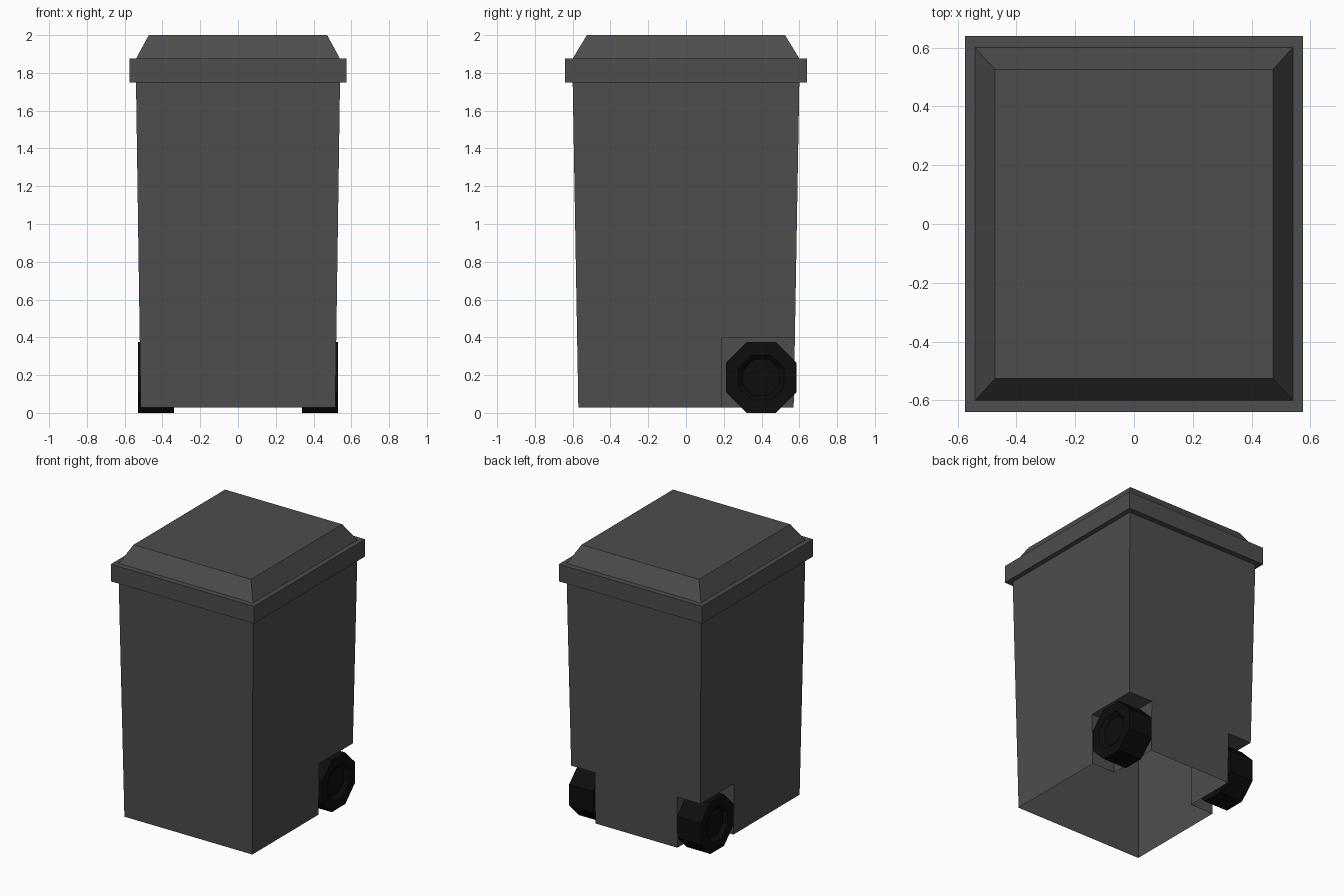
import bpy, bmesh
from math import cos, sin, pi

if "Cube" in bpy.data.objects:
    bpy.data.objects.remove(bpy.data.objects["Cube"])


def material(name, value):
    m = bpy.data.materials.new(name)
    m.diffuse_color = (value, value, value, 1)
    m.use_nodes = True
    m.node_tree.nodes["Principled BSDF"].inputs["Base Color"].default_value = m.diffuse_color
    return m


def loft(name, rings, mat=None, cap_start=True, cap_end=True):
    """Skin a list of equal-length point rings; cap the ends if wanted."""
    bm = bmesh.new()
    loops = [[bm.verts.new(p) for p in ring] for ring in rings]
    n = len(loops[0])
    for a, b in zip(loops, loops[1:]):
        for i in range(n):
            j = (i + 1) % n
            bm.faces.new((a[i], a[j], b[j], b[i]))
    if cap_start:
        bm.faces.new(loops[0][::-1])
    if cap_end:
        bm.faces.new(loops[-1])
    if cap_start and cap_end:
        bmesh.ops.recalc_face_normals(bm, faces=bm.faces[:])
    mesh = bpy.data.meshes.new(name)
    bm.to_mesh(mesh)
    bm.free()
    obj = bpy.data.objects.new(name, mesh)
    bpy.context.collection.objects.link(obj)
    if mat:
        mesh.materials.append(mat)
    return obj


def rect(hx, hy, z, cx=0, cy=0):
    return [(cx + sx * hx, cy + sy * hy, z)
            for sx, sy in ((-1, -1), (1, -1), (1, 1), (-1, 1))]


def octagon(x, apothem, cy=0.398, cz=0.1875):
    r = apothem / cos(pi / 8)
    return [(x, cy + r * cos(pi / 8 + k * pi / 4), cz + r * sin(pi / 8 + k * pi / 4))
            for k in range(8)]


plastic = material("dark_plastic", 0.075)
rubber = material("black_rubber", 0.004)

# Tapered body, solid at first so the wheel wells can be cut
body = loft("body", [rect(0.515, 0.57, 0.028), rect(0.54, 0.60, 1.75)], plastic)

# Wheel wells in the two rear lower corners
cutters = []
for side in (-1, 1):
    cutter = loft("wheel_well_cutter",
                  [rect(0.2, 0.305, z, side * 0.53, 0.495) for z in (-0.2, 0.40)], plastic)
    cutter.hide_render = True
    mod = body.modifiers.new("wheel_well", 'BOOLEAN')
    mod.operation = 'DIFFERENCE'
    mod.solver = 'EXACT'
    mod.object = cutter
    cutters.append(cutter)
depsgraph = bpy.context.evaluated_depsgraph_get()
cut_mesh = bpy.data.meshes.new_from_object(body.evaluated_get(depsgraph))
body.modifiers.clear()
body.data = cut_mesh
for cutter in cutters:
    bpy.data.objects.remove(cutter)

# Open the underside and the mouth: the body is a thin shell
bm = bmesh.new()
bm.from_mesh(body.data)
ends = [f for f in bm.faces
        if all(v.co.z < 0.03 for v in f.verts) or all(v.co.z > 1.74 for v in f.verts)]
bmesh.ops.delete(bm, geom=ends, context='FACES')
bm.to_mesh(body.data)
bm.free()

# Lid with overhanging rim and sloped raised top
loft("lid", [rect(0.54, 0.60, 1.75), rect(0.575, 0.64, 1.75), rect(0.575, 0.64, 1.875),
             rect(0.54, 0.60, 1.875), rect(0.472, 0.525, 2.0)], plastic, cap_start=False)

# Octagonal wheels with a recessed hub
for side, name in ((-1, "left_wheel"), (1, "right_wheel")):
    profile = [(0.34, 0.1875), (0.53, 0.1875), (0.53, 0.12), (0.505, 0.095)]
    loft(name, [octagon(side * x, r) for x, r in profile], rubber)
